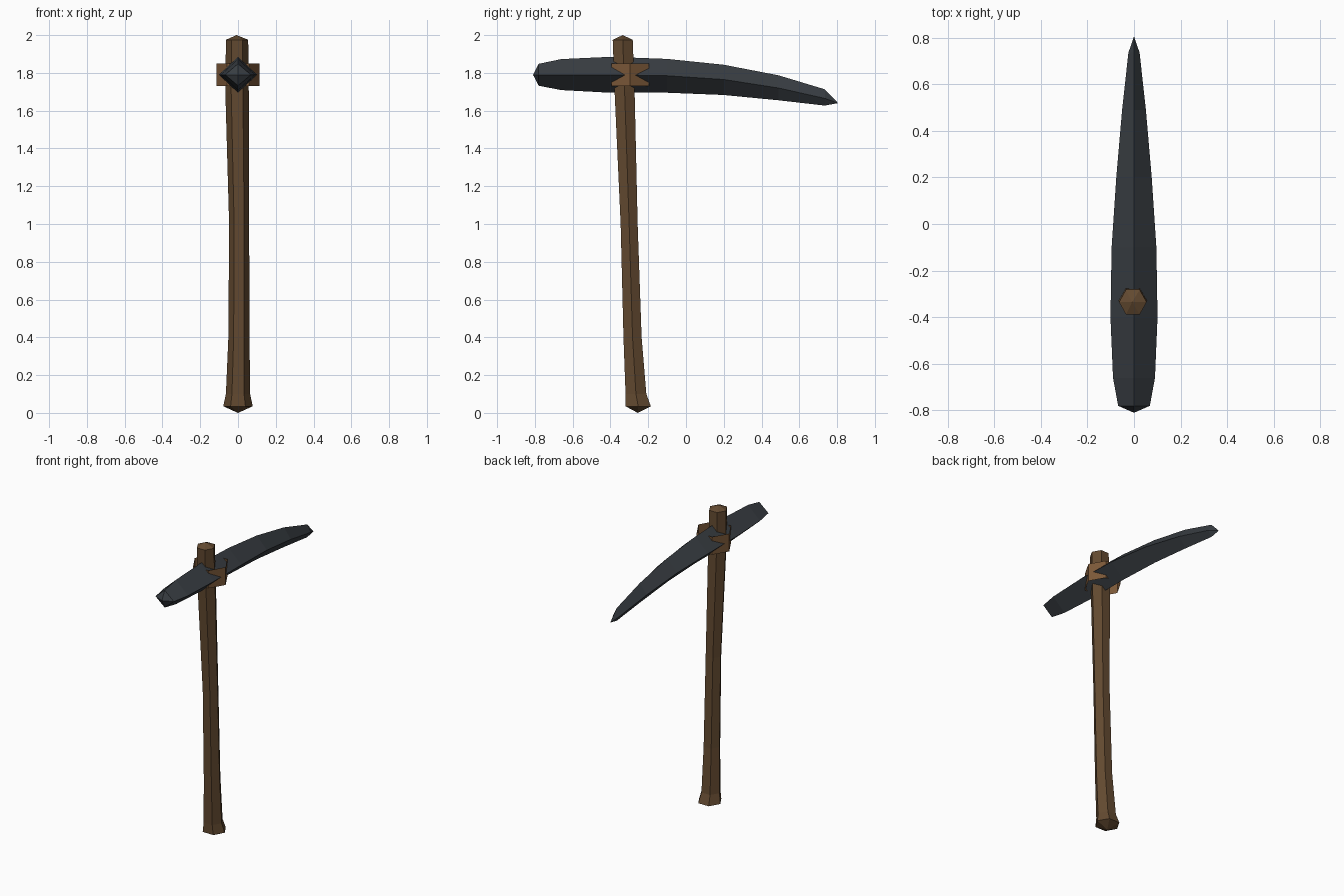
import bpy, bmesh
from math import cos, sin, pi
from mathutils import Vector

if "Cube" in bpy.data.objects:
    bpy.data.objects.remove(bpy.data.objects["Cube"])


def material(name, rgb):
    m = bpy.data.materials.new(name)
    m.diffuse_color = (*rgb, 1)
    m.use_nodes = True
    m.node_tree.nodes["Principled BSDF"].inputs["Base Color"].default_value = m.diffuse_color
    return m


def loft(name, rings, mat, start=None, end=None):
    """Skin a list of equal-sided rings; start / end are optional apex points."""
    bm = bmesh.new()
    loops = [[bm.verts.new(p) for p in ring] for ring in rings]
    n = len(loops[0])
    for a, b in zip(loops, loops[1:]):
        for i in range(n):
            j = (i + 1) % n
            bm.faces.new((a[i], a[j], b[j], b[i]))
    for loop, tip in ((loops[0], start), (loops[-1], end)):
        if tip:
            v = bm.verts.new(tip)
            for i in range(n):
                bm.faces.new((loop[i], loop[(i + 1) % n], v))
    bmesh.ops.recalc_face_normals(bm, faces=bm.faces)
    me = bpy.data.meshes.new(name)
    bm.to_mesh(me)
    bm.free()
    me.materials.append(mat)
    ob = bpy.data.objects.new(name, me)
    bpy.context.collection.objects.link(ob)
    return ob


def hexagon(z, cx, cy, rx, ry):
    # rx: corner reach along x, ry: flat side reach along y
    k = ry / sin(pi / 3)
    return [Vector((cx + rx * cos(i * pi / 3), cy + k * sin(i * pi / 3), z))
            for i in range(6)]


def diamond(y, top, mid, bottom, half_width):
    return [Vector((0, y, top)), Vector((half_width, y, mid)),
            Vector((0, y, bottom)), Vector((-half_width, y, mid))]


wood = material("wood", (0.125, 0.068, 0.03))
leather = material("binding_brown", (0.2, 0.098, 0.04))
iron = material("dark_iron", (0.04, 0.047, 0.055))

# Slightly bent six-sided handle with a flared foot and shallow pointed ends
handle_rings = [
    (0.035, 0.0, -0.253, 0.078, 0.067),
    (0.10, 0.0, -0.265, 0.064, 0.055),
    (0.40, 0.005, -0.283, 0.056, 0.048),
    (1.00, 0.006, -0.301, 0.053, 0.045),
    (1.70, -0.005, -0.325, 0.062, 0.053),
    (1.975, -0.005, -0.335, 0.059, 0.053),
]
loft("handle", [hexagon(*r) for r in handle_rings], wood,
     start=(0, -0.255, 0.0), end=(-0.008, -0.335, 2.0))

# Curved pick head, diamond in section, blunt in front and pointed behind
head_rings = [
    (-0.78, 1.848, 1.79, 1.732, 0.068),
    (-0.66, 1.873, 1.79, 1.709, 0.090),
    (-0.40, 1.885, 1.79, 1.695, 0.101),
    (-0.10, 1.874, 1.785, 1.695, 0.096),
    (0.20, 1.843, 1.765, 1.683, 0.076),
    (0.49, 1.787, 1.72, 1.655, 0.051),
    (0.735, 1.713, 1.665, 1.627, 0.024),
]
loft("pick_head", [diamond(*r) for r in head_rings], iron,
     start=(0, -0.81, 1.79), end=(0, 0.805, 1.64))

# Open six-sided collar round the joint
loft("binding_collar", [hexagon(z, 0, -0.296, 0.115, 0.0996) for z in (1.73, 1.85)],
     leather)
